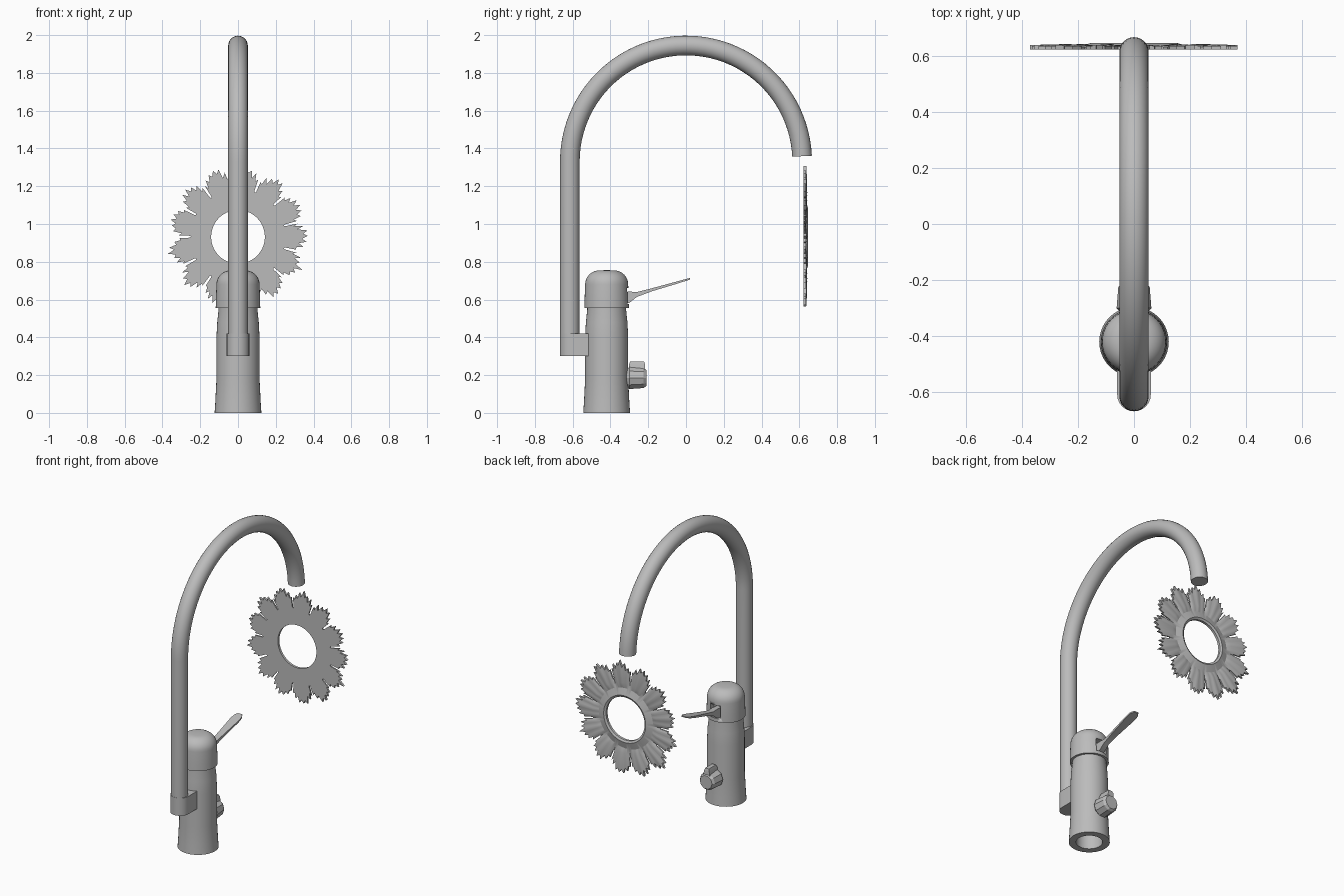
import bpy, bmesh, math, random
from mathutils import Vector

random.seed(4)
cube = bpy.data.objects.get("Cube")
if cube:
    bpy.data.objects.remove(cube, do_unlink=True)

grey = bpy.data.materials.new("satin_grey")
grey.use_nodes = True
grey.diffuse_color = (0.5, 0.5, 0.5, 1)
grey.node_tree.nodes["Principled BSDF"].inputs["Base Color"].default_value = (0.5, 0.5, 0.5, 1)


def finish(name, bm, angle=35):
    bmesh.ops.remove_doubles(bm, verts=bm.verts, dist=1e-5)
    bmesh.ops.recalc_face_normals(bm, faces=bm.faces)
    mesh = bpy.data.meshes.new(name)
    bm.to_mesh(mesh)
    bm.free()
    mesh.materials.append(grey)
    obj = bpy.data.objects.new(name, mesh)
    bpy.context.collection.objects.link(obj)
    bpy.ops.object.select_all(action='DESELECT')
    obj.select_set(True)
    bpy.context.view_layer.objects.active = obj
    bpy.ops.object.shade_smooth_by_angle(angle=math.radians(angle))
    return obj


def loft(name, rings, angle=35):
    """Skin a list of closed rings and cap both ends."""
    bm = bmesh.new()
    rows = [[bm.verts.new(p) for p in ring] for ring in rings]
    n = len(rows[0])
    for a, b in zip(rows, rows[1:]):
        for i in range(n):
            j = (i + 1) % n
            bm.faces.new((a[i], a[j], b[j], b[i]))
    bm.faces.new(rows[0][::-1])
    bm.faces.new(rows[-1])
    return finish(name, bm, angle)


def lathe(name, profile, y, steps=40):
    bm = bmesh.new()
    verts = [bm.verts.new((r, y, z)) for r, z in profile]
    edges = [bm.edges.new(pair) for pair in zip(verts, verts[1:])]
    bmesh.ops.spin(bm, geom=verts + edges, cent=(0, y, 0), axis=(0, 0, 1),
                   angle=math.tau, steps=steps)
    return finish(name, bm)


def circle(center, u, v, radius, n):
    return [center + radius * (u * math.cos(math.tau * i / n) + v * math.sin(math.tau * i / n))
            for i in range(n)]


X, Y, Z = Vector((1, 0, 0)), Vector((0, 1, 0)), Vector((0, 0, 1))
AXIS = -0.42

# Flared body, hollow underneath
lathe("body", [(0, 0.35), (0.08, 0.35), (0.08, 0), (0.124, 0), (0.12, 0.06), (0.114, 0.18),
               (0.114, 0.4), (0.11, 0.48), (0.103, 0.545), (0.103, 0.56), (0, 0.56)], AXIS)

# Domed cap with a slot for the lever
dome = [(0.04 + 0.074 * math.cos(a), 0.68 + 0.074 * math.sin(a))
        for a in (math.pi / 2 * i / 8 for i in range(9))]
cap = lathe("cap", [(0, 0.555), (0.118, 0.555), (0.117, 0.6)] + dome + [(0, 0.756)], AXIS)
bm = bmesh.new()
bmesh.ops.create_cube(bm, size=1)
bmesh.ops.scale(bm, vec=(0.075, 0.1, 0.085), verts=bm.verts)
bmesh.ops.translate(bm, vec=(0, -0.3, 0.62), verts=bm.verts)
cutter = finish("slot_cutter", bm)
cutter.hide_render = True
cut = cap.modifiers.new("slot", 'BOOLEAN')
cut.object = cutter
cut.operation = 'DIFFERENCE'
bpy.context.view_layer.objects.active = cap
bpy.ops.object.modifier_apply(modifier="slot")
bpy.data.objects.remove(cutter, do_unlink=True)

# Lever: thick root, thin widening paddle (y, z, half width, half thickness)
stations = [(-0.36, 0.605, 0.018, 0.032), (-0.3, 0.612, 0.018, 0.03), (-0.26, 0.627, 0.018, 0.013),
            (-0.18, 0.652, 0.022, 0.008), (-0.04, 0.692, 0.031, 0.006),
            (0.0, 0.704, 0.029, 0.005), (0.022, 0.71, 0.016, 0.004)]
loft("lever", [[(-w, y, z - t), (w, y, z - t), (w, y, z + t), (-w, y, z + t)]
               for y, z, w, t in stations])

# Side valve: stem, faceted knob and upright grip
valve = Vector((0, 0, 0.185))
loft("valve_knob", [circle(valve + Y * y, X, Z, r, 10) for y, r in
                    [(-0.36, 0.042), (-0.32, 0.042), (-0.3, 0.062), (-0.225, 0.056), (-0.21, 0.045)]], 25)
loft("valve_grip", [[(-w, y0, z), (w, y0, z), (w, y1, z), (-w, y1, z)] for w, y0, y1, z in
                    [(0.026, -0.3, -0.22, 0.2), (0.02, -0.302, -0.216, 0.255), (0.014, -0.295, -0.222, 0.273)]])

# Spout bracket with a rounded front
outline = [(0.06 * math.cos(a), -0.608 - 0.06 * math.sin(a))
           for a in (math.pi * i / 12 for i in range(13))]
outline += [(-0.06, -0.5), (0.06, -0.5)]
loft("spout_bracket", [[(x, y, z) for x, y in outline] for z in (0.302, 0.42)])

# Swan-neck spout
SPAN, SPRING = 0.615, 1.33
rings = [circle(Vector((0, -SPAN, 0.304)), X, Y, 0.052, 24)]
for i in range(49):
    a = math.pi * (1 - i / 48 * 0.985)
    radial = Vector((0, math.cos(a), math.sin(a)))
    rings.append(circle(Vector((0, 0, SPRING)) + radial * SPAN, X, -radial, 0.052, 24))
loft("spout", rings, 50)

# Flower disc: serrated petals around an open ring, flat in front, ridged behind
PETALS = 13
CENTRE = 0.932
tips = [(0.0, 0.25), (0.04, 0.255), (0.05, 0.325), (0.13, 0.315), (0.17, 0.352), (0.27, 0.335),
        (0.33, 0.372), (0.42, 0.352), (0.5, 0.384), (0.58, 0.35), (0.67, 0.37), (0.74, 0.332),
        (0.83, 0.35), (0.88, 0.315), (0.95, 0.325), (0.96, 0.255)]
bm = bmesh.new()
columns = []
for p in range(PETALS):
    lean = random.uniform(-0.03, 0.03)
    for f, tip in tips:
        bump = math.sin(math.pi * f)
        r_out = tip - (random.uniform(0, 0.016) if tip > 0.26 else 0)
        a = math.tau * (p + f + lean * bump) / PETALS + 0.24
        ridge = 0.009 * bump + 0.004 * abs(math.sin(3 * math.pi * f))
        rows = [(0.142, 0.638), (0.155, 0.645), (0.2, 0.632),
                (0.235, 0.629 + ridge), (r_out, 0.629 + ridge * 0.7)]
        flat = [(r, 0.622) for r, _ in reversed(rows)]
        columns.append([bm.verts.new((r * math.cos(a), y, CENTRE + r * math.sin(a)))
                        for r, y in rows + flat])
for a, b in zip(columns, columns[1:] + columns[:1]):
    for i in range(len(a)):
        j = (i + 1) % len(a)
        bm.faces.new((a[i], a[j], b[j], b[i]))
finish("flower_disc", bm, 25)
